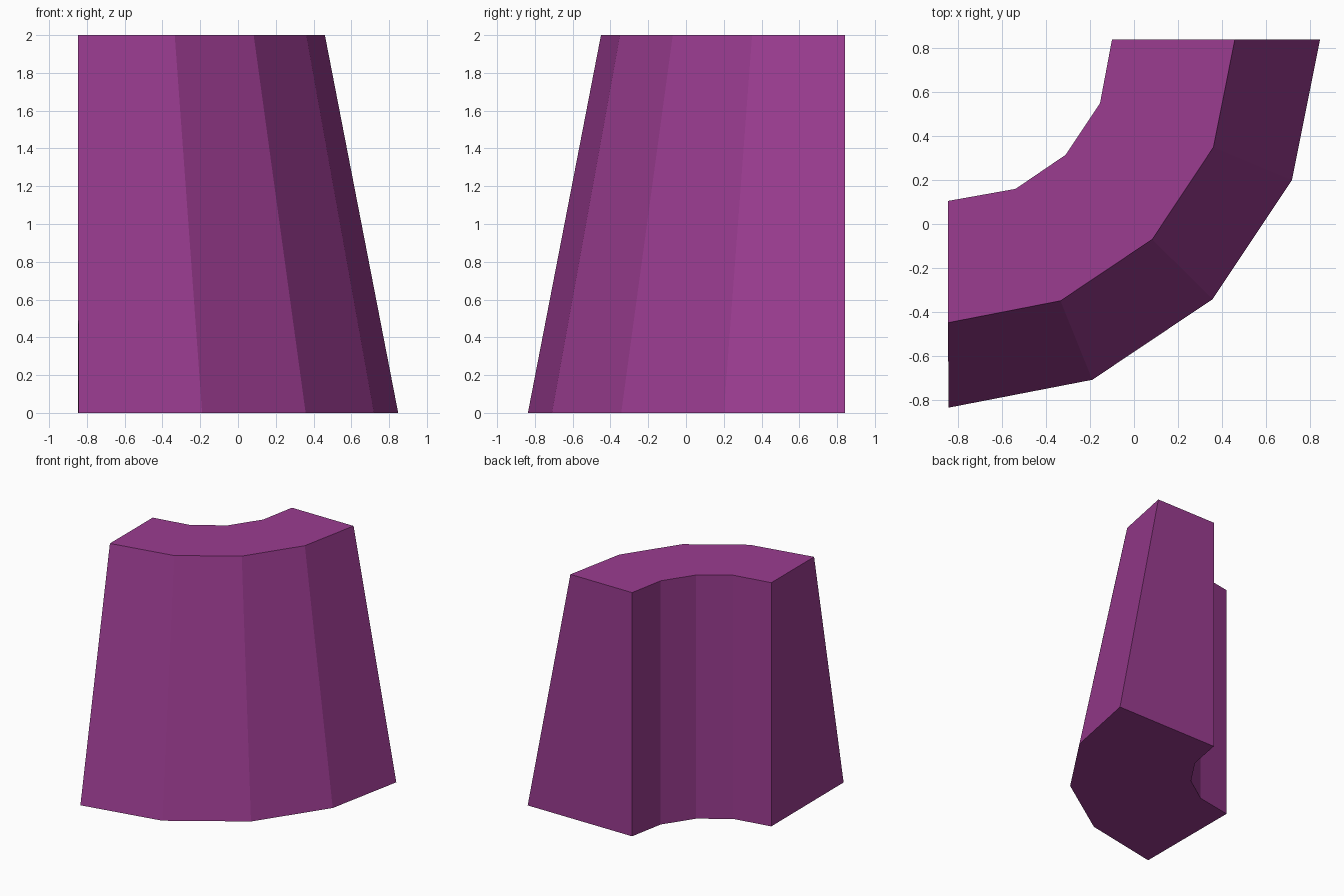
import bpy
import bmesh

if "Cube" in bpy.data.objects:
    bpy.data.objects.remove(bpy.data.objects["Cube"], do_unlink=True)

# Single flat purple
purple = bpy.data.materials.new("purple")
purple.use_nodes = True
colour = (0.325, 0.045, 0.28, 1)
purple.diffuse_color = colour
purple.node_tree.nodes["Principled BSDF"].inputs["Base Color"].default_value = colour

# Quarter-ring outlines, from the left end of the arc to the back end
HEIGHT = 2.0
inner = [(-0.848, 0.105), (-0.54, 0.16), (-0.312, 0.315), (-0.155, 0.55), (-0.1, 0.842)]
outer_top = [(-0.848, -0.45), (-0.335, -0.35), (0.083, -0.07), (0.362, 0.35), (0.46, 0.842)]
outer_base = [(-0.845, -0.837), (-0.19, -0.71), (0.358, -0.343), (0.72, 0.2), (0.848, 0.842)]


def ring(bm, outer, z):
    """Closed outline: along the outer arc, then back along the inner arc."""
    return [bm.verts.new((x, y, z)) for x, y in outer + inner[::-1]]


# Curved block with a sloping outer wall and an upright inner wall
bm = bmesh.new()
base = ring(bm, outer_base, 0)
top = ring(bm, outer_top, HEIGHT)
count = len(base)
for i in range(count):
    j = (i + 1) % count
    bm.faces.new((base[i], base[j], top[j], top[i]))

# Caps, one quad per arc segment
for i in range(len(inner) - 1):
    a, b = count - 1 - i, count - 2 - i
    bm.faces.new((top[i], top[i + 1], top[b], top[a]))
    bm.faces.new((base[a], base[b], base[i + 1], base[i]))
bmesh.ops.recalc_face_normals(bm, faces=bm.faces)

mesh = bpy.data.meshes.new("curved_wall_block")
bm.to_mesh(mesh)
bm.free()
mesh.materials.append(purple)
block = bpy.data.objects.new("curved_wall_block", mesh)
bpy.context.collection.objects.link(block)
